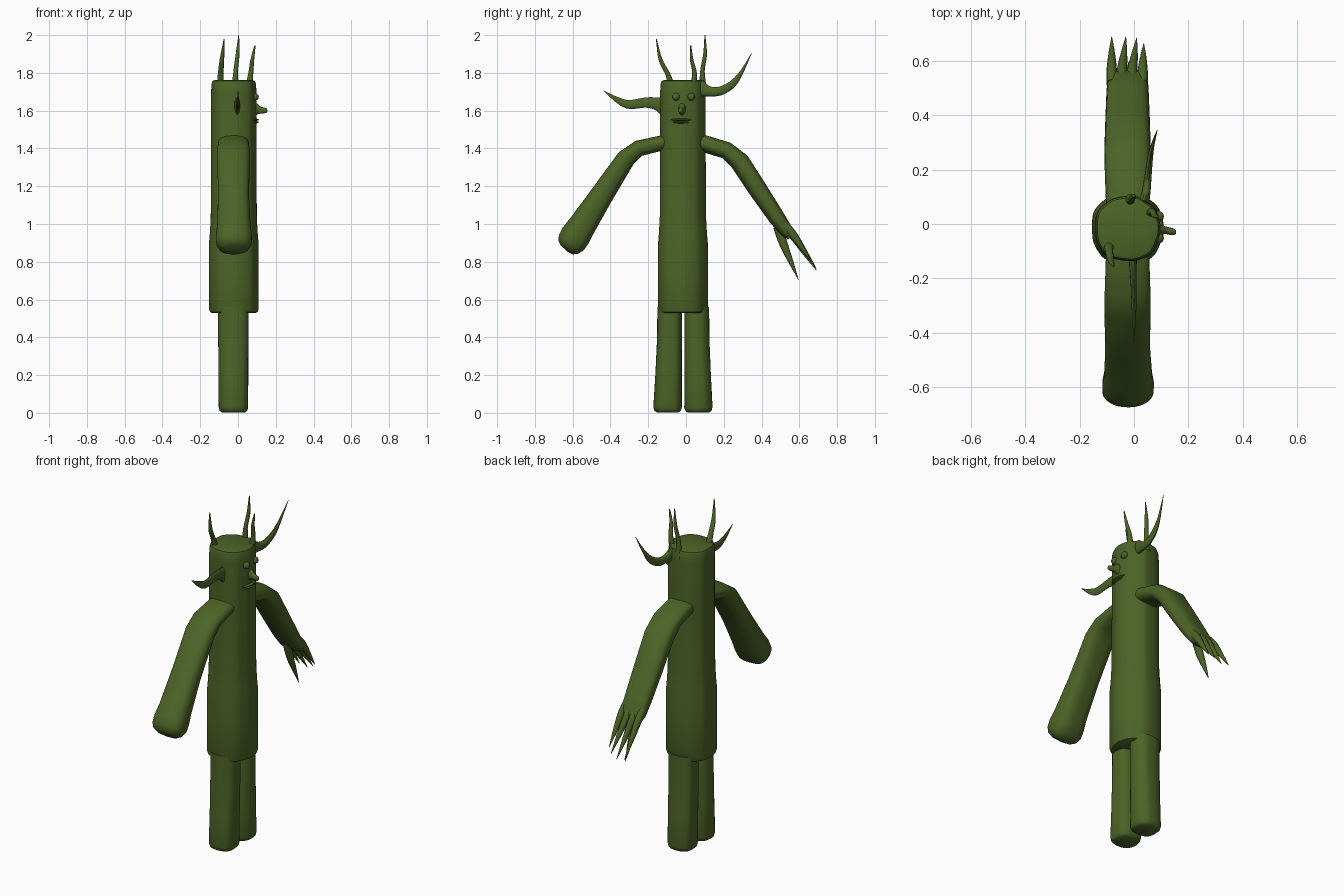
import bpy, bmesh, math
from mathutils import Vector

green = bpy.data.materials.new("moss_green")
green.diffuse_color = (0.072, 0.125, 0.02, 1)


def finish(obj, angle=40):
    obj.data.materials.append(green)
    bpy.ops.object.select_all(action='DESELECT')
    obj.select_set(True)
    bpy.context.view_layer.objects.active = obj
    bpy.ops.object.shade_smooth_by_angle(angle=math.radians(angle))


def smooth_rows(rows, steps):
    """Catmull-Rom subdivision of (x, y, z, a, b) rows."""
    pts = [rows[0]] + rows + [rows[-1]]
    out = []
    for i in range(1, len(pts) - 2):
        for s in range(steps):
            t = s / steps
            out.append([0.5 * (2 * q + (r - p) * t + (2 * p - 5 * q + 4 * r - w) * t * t
                               + (3 * q - p - 3 * r + w) * t ** 3)
                        for p, q, r, w in zip(*pts[i - 1:i + 3])])
    return out + [list(rows[-1])]


def limb(name, rows, n=24, steps=1, ridge=0.0, power=1.0, side=(1, 0, 0), phase=0.0):
    """Loft ellipses with half widths a (along side) and b through the rows."""
    if steps > 1:
        rows = smooth_rows(rows, steps)
    bm = bmesh.new()
    rings = []
    c = [Vector(r[:3]) for r in rows]
    for i, r in enumerate(rows):
        t = (c[min(i + 1, len(c) - 1)] - c[max(i - 1, 0)]).normalized()
        u = Vector(side)
        u = (u - t * u.dot(t)).normalized()
        v = t.cross(u)
        ring = []
        for k in range(n):
            a = 2 * math.pi * k / n
            w = 1 + ridge * (math.sin(5 * a + phase) + 0.7 * math.sin(9 * a + 2 * phase + 1))
            ca, sa = math.cos(a), math.sin(a)
            ca = math.copysign(abs(ca) ** power, ca)
            sa = math.copysign(abs(sa) ** power, sa)
            ring.append(bm.verts.new(c[i] + u * (ca * w * max(r[3], .0008)) + v * (sa * w * max(r[4], .0008))))
        rings.append(ring)
    for p, q in zip(rings, rings[1:]):
        for k in range(n):
            bm.faces.new((p[k], p[(k + 1) % n], q[(k + 1) % n], q[k]))
    bm.faces.new(rings[0])
    bm.faces.new(rings[-1])
    bmesh.ops.recalc_face_normals(bm, faces=bm.faces)
    me = bpy.data.meshes.new(name)
    bm.to_mesh(me)
    bm.free()
    ob = bpy.data.objects.new(name, me)
    bpy.context.collection.objects.link(ob)
    finish(ob)
    return ob


def ball(name, loc, scale):
    bpy.ops.mesh.primitive_uv_sphere_add(segments=20, ring_count=12, radius=1, location=loc)
    ob = bpy.context.object
    ob.name = name
    ob.scale = scale
    finish(ob)


# trunk with a slightly wider skirt
cx, cy = -0.024, -0.017
limb("trunk", [(cx, cy, z, r, r) for z, r in
               [(0.53, 0.118), (0.534, 0.126), (0.55, 0.131), (0.75, 0.132), (0.9, 0.131),
                (0.96, 0.126), (1.04, 0.122), (1.4, 0.12), (1.70, 0.12), (1.74, 0.118),
                (1.757, 0.112), (1.762, 0.10)]],
     n=60, ridge=0.012, power=0.88, phase=0.6)

# legs
for name, y0, y1 in (("right_leg", -0.097, -0.086), ("left_leg", 0.066, 0.058)):
    limb(name, [(-0.024, y0, 0.003, 0.062, 0.058), (-0.024, y0, 0.012, 0.073, 0.070),
                (-0.024, y0, 0.03, 0.077, 0.075), (-0.024, (y0 + y1) / 2, 0.2, 0.078, 0.070),
                (-0.024, y1, 0.4, 0.08, 0.066), (-0.024, y1, 0.56, 0.08, 0.065)],
         n=36, ridge=0.012, power=0.8, phase=y0 * 20)

# right arm ending in a rounded stump
limb("right_arm", [(-0.024, -0.05, 1.44, 0.075, 0.036), (-0.024, -0.13, 1.428, 0.08, 0.04),
                   (-0.024, -0.25, 1.40, 0.084, 0.043), (-0.024, -0.315, 1.35, 0.085, 0.05),
                   (-0.024, -0.45, 1.145, 0.082, 0.062), (-0.022, -0.55, 0.99, 0.088, 0.074),
                   (-0.022, -0.585, 0.936, 0.095, 0.08), (-0.022, -0.607, 0.90, 0.094, 0.077),
                   (-0.022, -0.623, 0.876, 0.08, 0.062), (-0.022, -0.632, 0.863, 0.05, 0.04),
                   (-0.022, -0.635, 0.86, 0.01, 0.008)],
     n=36, ridge=0.01, power=0.8)

# left arm narrowing into a hand
limb("left_arm", [(-0.024, 0.03, 1.44, 0.075, 0.042), (-0.024, 0.10, 1.425, 0.08, 0.045),
                  (-0.024, 0.215, 1.39, 0.084, 0.046), (-0.024, 0.285, 1.33, 0.085, 0.052),
                  (-0.024, 0.38, 1.185, 0.082, 0.05), (-0.024, 0.48, 1.035, 0.078, 0.044),
                  (-0.024, 0.53, 0.965, 0.075, 0.036), (-0.024, 0.555, 0.928, 0.06, 0.018)],
     n=36, ridge=0.012, power=0.8)

# twig fingers: root x, tip x, tip y, tip z
for i, (xr, xt, yt, zt) in enumerate([(-0.082, -0.082, 0.69, 0.765), (-0.044, -0.03, 0.69, 0.755),
                                      (-0.006, 0.01, 0.685, 0.775), (0.032, 0.036, 0.665, 0.80),
                                      (-0.025, -0.02, 0.595, 0.705)]):
    low = i == 4
    y0, z0 = (0.485, 0.985) if low else (0.515, 1.0)
    xm = (xr + xt) / 2
    bow = -0.012 if low else 0.012
    limb("finger_%d" % (i + 1),
         [(xr, y0, z0, 0.019, 0.024), (xr, y0 * .7 + yt * .3, z0 * .7 + zt * .3 + bow, 0.019, 0.022),
          (xm, y0 * .35 + yt * .65, z0 * .35 + zt * .65 + bow / 2, 0.012, 0.013),
          (xt, yt, zt, 0.001, 0.001)], n=12, steps=4)

# branches on the crown
limb("crown_branch_right", [(-0.092, -0.075, 1.72, 0.021, 0.02), (-0.092, -0.095, 1.79, 0.015, 0.013),
                            (-0.085, -0.135, 1.87, 0.012, 0.01), (-0.074, -0.157, 1.98, 0.002, 0.002)],
     n=12, steps=5)
limb("crown_branch_front", [(0.058, 0.038, 1.72, 0.021, 0.018), (0.068, 0.045, 1.80, 0.013, 0.012),
                            (0.076, 0.03, 1.87, 0.01, 0.009), (0.09, 0.025, 1.945, 0.003, 0.003)],
     n=12, steps=5)
limb("crown_branch_left", [(-0.015, 0.09, 1.71, 0.02, 0.02), (-0.012, 0.087, 1.81, 0.012, 0.012),
                           (-0.002, 0.101, 1.9, 0.01, 0.01), (0.004, 0.10, 2.0, 0.002, 0.002)],
     n=12, steps=5)

# branches on the sides of the head
limb("side_branch_right", [(-0.004, -0.10, 1.615, 0.017, 0.055), (-0.004, -0.15, 1.635, 0.014, 0.036),
                           (-0.002, -0.21, 1.643, 0.011, 0.028), (0, -0.30, 1.633, 0.009, 0.024),
                           (0, -0.36, 1.655, 0.006, 0.016), (0, -0.435, 1.705, 0.001, 0.001)],
     n=14, steps=5)
limb("side_branch_left", [(0.035, 0.07, 1.72, 0.02, 0.046), (0.045, 0.12, 1.703, 0.016, 0.028),
                          (0.052, 0.18, 1.704, 0.013, 0.024), (0.06, 0.245, 1.74, 0.01, 0.02),
                          (0.07, 0.295, 1.805, 0.006, 0.01), (0.086, 0.347, 1.905, 0.001, 0.001)],
     n=14, steps=5)

# face, looking along +x
for name, y in (("right_eye", -0.052), ("left_eye", 0.028)):
    ball(name, (0.09, y, 1.673), (0.02, 0.02, 0.02))
limb("nose", [(0.07, -0.02, 1.608, 0.022, 0.036), (0.095, -0.021, 1.606, 0.02, 0.033),
              (0.115, -0.023, 1.603, 0.014, 0.02), (0.14, -0.028, 1.601, 0.013, 0.015),
              (0.152, -0.03, 1.60, 0.009, 0.011), (0.155, -0.03, 1.60, 0.002, 0.002)],
     n=16, steps=3, side=(0, 1, 0))
for name, z, w in (("upper_lip", 1.552, 0.055), ("lower_lip", 1.539, 0.044)):
    ball(name, (0.085, -0.024, z), (0.025, w, 0.007))
